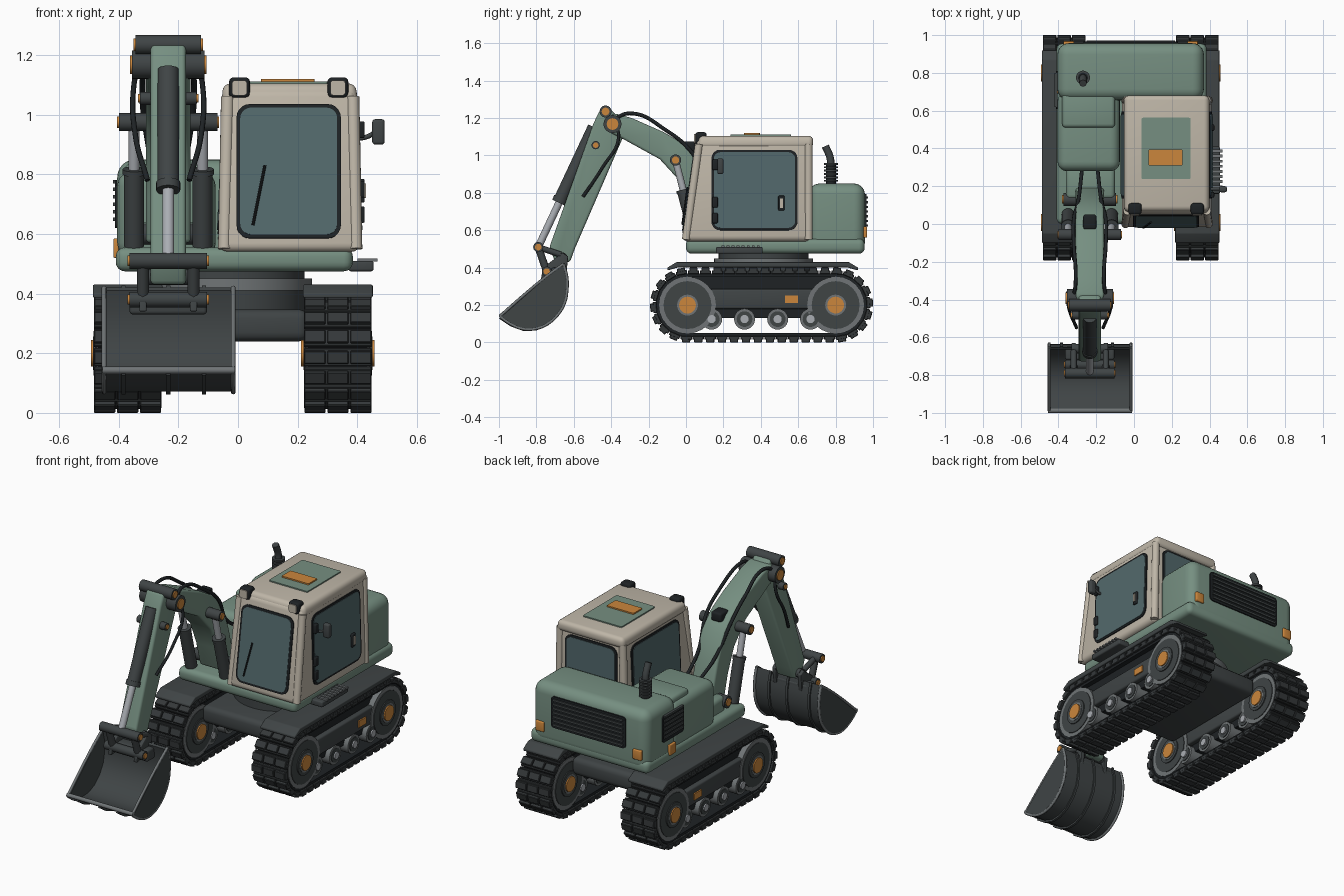
import bpy, bmesh, math
from mathutils import Vector, Matrix

if "Cube" in bpy.data.objects:
    bpy.data.objects.remove(bpy.data.objects["Cube"])


def material(name, *rgb):
    m = bpy.data.materials.new(name)
    m.use_nodes = True
    m.diffuse_color = (*rgb, 1)
    m.node_tree.nodes["Principled BSDF"].inputs["Base Color"].default_value = (*rgb, 1)
    return m


GREEN = material("sage green", .18, .275, .22)
CREAM = material("cream", .52, .47, .39)
DARK = material("dark grey", .05, .058, .06)
TREAD = material("tread grey", .035, .04, .042)
BLACK = material("black", .013, .016, .018)
GLASS = material("slate glass", .085, .14, .15)
ORANGE = material("orange", .6, .24, .045)
STEEL = material("bright steel", .4, .42, .45)
GREY = material("mid grey", .16, .175, .18)


def finish(name, bm, mat, bevel=0, seg=3):
    """Bevel hard edges, shade smooth with sharp creases, and link the object."""
    bmesh.ops.recalc_face_normals(bm, faces=bm.faces)
    if bevel:
        hard = [e for e in bm.edges if e.calc_face_angle(0) > .5]
        bmesh.ops.bevel(bm, geom=hard, offset=bevel, segments=seg, profile=.5, affect='EDGES', clamp_overlap=True)
    for f in bm.faces:
        f.smooth = True
    for e in bm.edges:
        e.smooth = e.calc_face_angle(0) < .6
    me = bpy.data.meshes.new(name)
    bm.to_mesh(me)
    bm.free()
    me.materials.append(mat)
    ob = bpy.data.objects.new(name, me)
    bpy.context.collection.objects.link(ob)
    return ob


def solid(name, low, high, mat, bevel=0, seg=3):
    """Six-sided solid between two level rectangles (x0, x1, y0, y1, z)."""
    bm = bmesh.new()
    rings = [[bm.verts.new(p) for p in ((a, c, z), (b, c, z), (b, d, z), (a, d, z))] for a, b, c, d, z in (low, high)]
    bm.faces.new(rings[0])
    bm.faces.new(rings[1])
    for i in range(4):
        j = (i + 1) % 4
        bm.faces.new((rings[0][i], rings[0][j], rings[1][j], rings[1][i]))
    return finish(name, bm, mat, bevel, seg)


def box(name, x0, x1, y0, y1, z0, z1, mat, bevel=0, seg=3):
    return solid(name, (x0, x1, y0, y1, z0), (x0, x1, y0, y1, z1), mat, bevel, seg)


def cyl(name, a, b, r, mat, r2=None, n=24):
    a, b = Vector(a), Vector(b)
    bm = bmesh.new()
    m = Matrix.Translation((a + b) / 2) @ (b - a).to_track_quat('Z', 'Y').to_matrix().to_4x4()
    bmesh.ops.create_cone(bm, cap_ends=True, segments=n, radius1=r, radius2=r if r2 is None else r2,
                          depth=(b - a).length, matrix=m)
    return finish(name, bm, mat)


def xcyl(name, x0, x1, y, z, r, mat):
    return cyl(name, (x0, y, z), (x1, y, z), r, mat)


def prism(name, pts, x0, x1, mat, bevel=0):
    """Side profile of (y, z) points extruded across x."""
    bm = bmesh.new()
    f = bm.faces.new([bm.verts.new((x0, y, z)) for y, z in pts])
    ext = bmesh.ops.extrude_face_region(bm, geom=[f])
    bmesh.ops.translate(bm, vec=(x1 - x0, 0, 0), verts=[v for v in ext["geom"] if isinstance(v, bmesh.types.BMVert)])
    return finish(name, bm, mat, bevel)


def plate(name, centre, right, up, w, h, r, t, mat):
    """Thin rounded rectangle lying on a surface."""
    c, u, v = Vector(centre), Vector(right).normalized(), Vector(up).normalized()
    bm, verts = bmesh.new(), []
    for k, (sx, sy) in enumerate(((1, 1), (-1, 1), (-1, -1), (1, -1))):
        for i in range(6):
            a = math.radians(90 * k + 18 * i)
            verts.append(bm.verts.new(c + u * (sx * (w / 2 - r) + r * math.cos(a)) + v * (sy * (h / 2 - r) + r * math.sin(a))))
    ext = bmesh.ops.extrude_face_region(bm, geom=[bm.faces.new(verts)])
    bmesh.ops.translate(bm, vec=u.cross(v) * t, verts=[g for g in ext["geom"] if isinstance(g, bmesh.types.BMVert)])
    return finish(name, bm, mat)


def tube(name, pts, r, mat):
    cu = bpy.data.curves.new(name, 'CURVE')
    cu.dimensions, cu.bevel_depth, cu.bevel_resolution, cu.use_fill_caps = '3D', r, 2, True
    sp = cu.splines.new('BEZIER')
    sp.bezier_points.add(len(pts) - 1)
    for bp, p in zip(sp.bezier_points, pts):
        bp.co, bp.handle_left_type, bp.handle_right_type = p, 'AUTO', 'AUTO'
    ob = bpy.data.objects.new(name, cu)
    bpy.context.collection.objects.link(ob)
    cu.materials.append(mat)
    return ob


def ram(name, a, b, r, split):
    """Hydraulic cylinder: barrel from a, polished rod on to b."""
    a, b = Vector(a), Vector(b)
    m = a.lerp(b, split)
    cyl(name + "_barrel", a, m, r, DARK)
    cyl(name + "_collar", a.lerp(b, split - .04), m, r * 1.12, DARK)
    cyl(name + "_rod", m, b, r * .55, STEEL)


def pin(name, x0, x1, y, z, r):
    xcyl(name, x0, x1, y, z, r, DARK)
    xcyl(name + "_caps", x0 - .006, x1 + .006, y, z, r * .65, ORANGE)


# Crawler tracks
YA, YB, ZC, MID = .008, .80, .2, -.0175


def track_point(s, r):
    run, arc = YB - YA, math.pi * r
    if s < run:
        return YA + s, ZC + r, math.pi / 2
    if s < run + arc:
        a = math.pi / 2 - (s - run) / r
        return YB + r * math.cos(a), ZC + r * math.sin(a), a
    if s < 2 * run + arc:
        return YB - (s - run - arc), ZC - r, -math.pi / 2
    a = -math.pi / 2 - (s - 2 * run - arc) / r
    return YA + r * math.cos(a), ZC + r * math.sin(a), a


PADS, PR = 42, .175
LOOP = 2 * (YB - YA) + 2 * math.pi * PR
for side, tag in ((1, "left"), (-1, "right")):
    cx = MID + side * .3525
    bm = bmesh.new()
    for i in range(PADS):
        y, z, a = track_point((i + .5) * LOOP / PADS, PR)
        base = Matrix.Translation((cx, y, z)) @ Matrix.Rotation(a, 4, 'X')
        bmesh.ops.create_cube(bm, size=1, matrix=base @ Matrix.Diagonal((.226, .02, .06, 1)))
        for k in (-1, 0, 1):
            bmesh.ops.create_cube(bm, size=1, matrix=base @ Matrix.Translation((k * .077, .013, 0)) @ Matrix.Diagonal((.071, .024, .044, 1)))
    finish(tag + "_track_pads", bm, TREAD, .003, 1)
    bm = bmesh.new()
    loops = []
    for x, r in ((-.1, .15), (-.1, .17), (.1, .17), (.1, .15)):
        ring_len = 2 * (YB - YA) + 2 * math.pi * r
        loops.append([bm.verts.new((cx + x, *track_point(i * ring_len / 84, r)[:2])) for i in range(84)])
    for k in range(4):
        for i in range(84):
            j = (i + 1) % 84
            bm.faces.new((loops[k][i], loops[k][j], loops[k - 1][j], loops[k - 1][i]))
    finish(tag + "_track_belt", bm, BLACK)
    for n, y in (("front", YA), ("rear", YB)):
        for part, w, r, m in (("rim", .104, .152, GREY), ("wheel", .108, .128, DARK), ("boss", .114, .075, DARK),
                              ("hub_ring", .116, .056, GREY), ("hub_cap", .123, .045, ORANGE)):
            xcyl(f"{tag}_{n}_{part}", cx - w, cx + w, y, ZC, r, m)
    for y in (.137, .313, .49, .666):
        for part, w, r, m in (("roller", .1, .056, GREY), ("roller_disc", .104, .042, DARK), ("roller_cap", .112, .022, STEEL)):
            xcyl(f"{tag}_{part}", cx - w, cx + w, y, .125, r, m)
    box(tag + "_track_frame", cx - .1, cx + .1, .09, .71, .18, .285, DARK, .01)
    box(tag + "_track_core", cx - .07, cx + .07, 0, .8, .13, .35, BLACK)
    box(tag + "_frame_marker", cx + side * .1, cx + side * .108, .53, .60, .21, .25, ORANGE)
    prism(tag + "_fender", [(-.1, .385), (-.1, .4), (-.05, .43), (.87, .43), (.92, .4), (.92, .385), (.86, .402), (-.04, .402)],
          cx - .117, cx + .117, DARK, .005)

# Undercarriage and slewing ring
box("cross_frame", -.27, .235, .03, .77, .24, .347, DARK, .03)
cyl("slew_base", (MID, .415, .34), (MID, .415, .415), .25, DARK, n=48)
cyl("slew_ring", (MID, .415, .41), (MID, .415, .45), .265, GREY, n=48)
cyl("slew_cap", (MID, .415, .45), (MID, .415, .48), .24, DARK, n=48)

# Upper body
box("deck", -.41, .385, 0, .955, .475, .555, GREEN, .03, 4)
box("counterweight", -.405, .37, .655, .957, .48, .85, GREEN, .06, 6)
box("engine_house", -.405, -.075, .28, .70, .52, .81, GREEN, .05, 5)
box("engine_cover", -.38, -.10, .51, .70, .76, .835, GREEN, .02)
box("boom_bracket", -.36, -.10, .13, .3, .53, .64, GREEN, .025)
plate("rear_grille", (MID, .957, .70), (-1, 0, 0), (0, 0, 1), .5, .19, .02, .008, BLACK)
plate("side_grille", (-.405, .71, .70), (0, -1, 0), (0, 0, 1), .2, .16, .015, .008, BLACK)
for i in range(7):
    z = .625 + i * .025
    box("rear_louvre", MID - .235, MID + .235, .957, .972, z - .006, z + .006, DARK)
    if 0 < i < 7:
        box("side_louvre", -.42, -.405, .62, .8, z - .006, z + .006, DARK)
for x in (-.345, .31):
    box("rear_marker", x - .028, x + .028, .94, .968, .56, .62, ORANGE, .005)
box("side_marker", -.418, -.4, .69, .75, .52, .585, ORANGE, .005)
cyl("exhaust_base", (-.27, .775, .84), (-.27, .775, .96), .026, BLACK)
for i in range(6):
    cyl("exhaust_fin", (-.27, .775, .86 + i * .018), (-.27, .775, .87 + i * .018), .037, DARK)
tube("exhaust_pipe", [(-.27, .775, .95), (-.27, .77, .99), (-.27, .745, 1.05)], .02, DARK)
box("step", .37, .455, .16, .41, .475, .51, DARK, .008)
for i in range(8):
    box("step_tread", .40, .468, .19 + i * .027, .205 + i * .027, .508, .518, GREY)

# Cab
solid("cab_body", (-.065, .41, -.02, .665, .54), (-.04, .395, .06, .665, 1.09), CREAM, .03, 4)
solid("cab_roof", (-.055, .402, .06, .68, 1.04), (-.05, .395, .07, .68, 1.105), CREAM, .025, 4)
for x, s in ((-.045, 1), (.395, -1)):
    cyl("rear_pillar", (x, .655, .55), (x + s * .01, .655, 1.06), .022, CREAM)
    cyl("front_pillar", (x, .0, .55), (x + s * .01, .07, 1.06), .022, CREAM)
plate("roof_hatch", (.17, .4, 1.105), (1, 0, 0), (0, 1, 0), .26, .325, .008, .007, GREEN)
plate("roof_panel", (.167, .352, 1.112), (1, 0, 0), (0, 1, 0), .18, .085, .006, .008, ORANGE)
for n, c, right, up, w, h in (("front", (.17, .0186, .81), (1, 0, 0), (0, .08, .55), .35, .455),
                              ("left", (.4026, .366, .815), (0, 1, 0), (-.015, 0, .55), .46, .43),
                              ("right", (-.0525, .366, .815), (0, -1, 0), (.025, 0, .55), .46, .43),
                              ("rear", (.17, .665, .855), (-1, 0, 0), (0, 0, 1), .35, .36)):
    plate(n + "_window_seal", c, right, up, w, h, .045, .006, BLACK)
    plate(n + "_window_glass", c, right, up, w - .025, h - .025, .036, .009, GLASS)
cyl("wiper", (.05, -.02, .63), (.09, .008, .83), .005, BLACK, n=8)
for x in (.005, .335):
    box("work_light", x - .035, x + .035, .05, .11, 1.055, 1.125, BLACK, .014)
    plate("work_light_lens", (x, .05, 1.09), (1, 0, 0), (0, 0, 1), .05, .05, .01, .006, CREAM)
tube("mirror_arm", [(.40, .185, .92), (.43, .185, .925), (.46, .185, .94)], .008, DARK)
box("mirror", .45, .492, .168, .2, .9, .985, DARK, .01)
box("door_handle", .405, .425, .493, .527, .705, .785, BLACK, .006)
box("door_handle_grip", .42, .43, .502, .518, .72, .77, CREAM)
for z in (.665, .75, .95):
    box("door_hinge", .4, .425, .14, .17, z - .028, z + .028, BLACK, .006)

# Boom and its rams
AX = -.234
prism("boom", [(-.43, 1.2), (-.38, 1.225), (-.29, 1.2), (-.12, 1.125), (0, 1.055), (.08, .97), (.14, .82), (.21, .57),
               (.07, .57), (.03, .72), (-.03, .86), (-.14, .98), (-.34, 1.09), (-.42, 1.13)], AX - .075, AX + .075, GREEN, .014)
pin("boom_ram_pin", AX - .165, AX + .165, -.056, .975, .03)
pin("boom_foot_pin", AX - .14, AX + .14, .13, .6, .035)
for s in (-1, 1):
    ram("boom_ram", (AX + s * .115, .05, .56), (AX + s * .115, -.056, .975), .034, .62)
    tube("boom_hose", [(AX + s * .09, -.42, 1.17), (AX + s * .075, -.3, 1.225), (AX + s * .085, -.1, 1.13),
                       (AX + s * .085, .02, 1.03), (AX + s * .06, .13, .86), (AX + s * .04, .3, .74)], .01, BLACK)
box("boom_valve", AX - .035, AX + .035, -.03, .05, 1.02, 1.075, BLACK, .012)

# Stick, bucket ram and hoses
prism("stick", [(-.465, 1.235), (-.40, 1.245), (-.335, 1.17), (-.34, 1.09), (-.595, .5), (-.62, .43), (-.70, .43),
                (-.73, .51), (-.495, 1.17)], AX - .059, AX + .059, GREEN, .014)
pin("stick_top_pin", AX - .11, AX + .11, -.43, 1.235, .032)
pin("knee_pin", AX - .122, AX + .122, -.393, 1.168, .048)
pin("ram_anchor_pin", AX - .095, AX + .095, -.483, 1.055, .022)
ram("bucket_ram", (AX, -.49, 1.15), (AX, -.79, .51), .036, .63)
for s in (-1, 1):
    tube("stick_hose", [(AX + s * .09, -.4, 1.2), (AX + s * .115, -.36, 1.1), (AX + s * .11, -.45, .93),
                        (AX + s * .07, -.55, .78)], .009, BLACK)

# Bucket linkage
pin("link_pin", AX - .13, AX + .13, -.79, .51, .027)
pin("bucket_pin", AX - .13, AX + .13, -.745, .38, .026)
pin("stick_end_pin", AX - .08, AX + .08, -.66, .455, .026)
for s in (-1, 1):
    x = AX + s * .085
    tube("bucket_link", [(x, -.79, .51), (x, -.745, .38)], .02, DARK)
    tube("guide_link", [(x, -.79, .51), (x, -.67, .47)], .016, DARK)
    prism("bucket_ear", [(-.775, .34), (-.765, .4), (-.66, .48), (-.63, .46), (-.64, .36)], x - .012, x + .012, DARK, .004)

# Bucket: thin curved shell, end plates, ribs and worn edges
X0, X1 = -.455, -.01
CURVE = [(-.99, .135), (-.93, .095), (-.865, .072), (-.80, .075), (-.74, .1), (-.685, .15), (-.65, .21), (-.636, .28),
         (-.637, .35), (-.655, .42)]
HUB = Vector((-.80, .29))


def inset(pts, k):
    return [tuple(Vector(p).lerp(HUB, k)) for p in pts]


prism("bucket_shell", CURVE + inset(CURVE, .07)[::-1], X0, X1, DARK)
for x in (X0, X1 - .012):
    prism("bucket_cheek", CURVE + [(-.74, .355)], x, x + .012, DARK)
    tube("bucket_side_edge", [(x + .006, -.99, .145), (x + .006, -.865, .255), (x + .006, -.74, .358), (x + .006, -.655, .42)], .008, GREY)
    tube("bucket_rim", [(x + .006, *p) for p in CURVE], .008, GREY)
for x in (AX - .15, AX, AX + .12):
    prism("bucket_rib", inset(CURVE, -.05) + CURVE[::-1], x - .007, x + .007, DARK)
xcyl("bucket_lip", X0, X1, -.988, .143, .012, GREY)
box("bucket_mount", AX - .13, AX + .13, -.72, -.645, .33, .4, DARK, .012)
